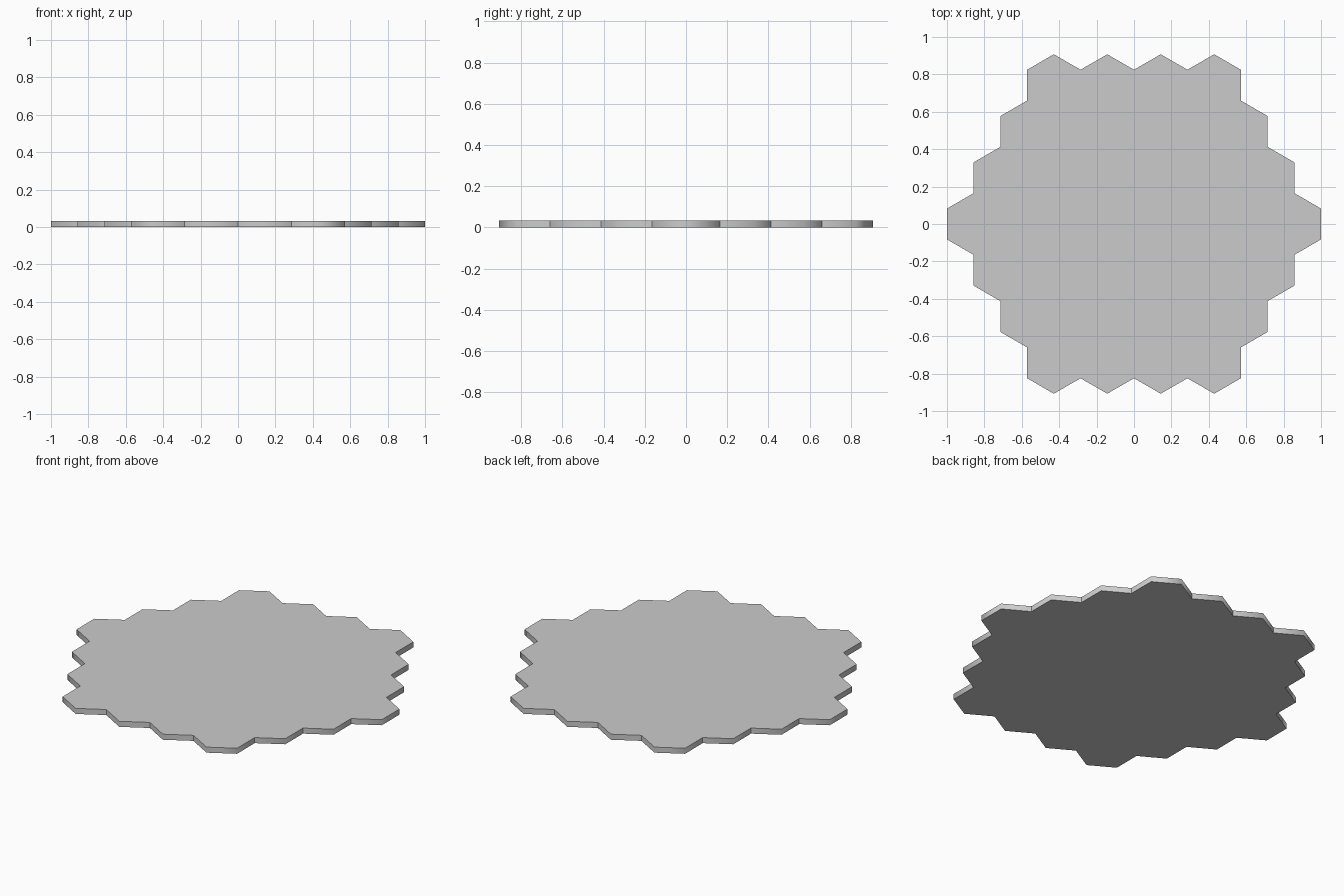
import bpy, bmesh
from math import sin, cos, pi, sqrt

if "Cube" in bpy.data.objects:
    bpy.data.objects.remove(bpy.data.objects["Cube"])

RINGS = 3                              # rings of cells around the middle cell
WIDTH = 2 / (2 * RINGS + 1)            # flat-to-flat width of one cell
RADIUS = WIDTH / sqrt(3)
THICK = 0.033

bm = bmesh.new()

# honeycomb of pointy-top hexagon cells
for row in range(-RINGS, RINGS + 1):
    count = 2 * RINGS + 1 - abs(row)
    for i in range(count):
        cx = (i - (count - 1) / 2) * WIDTH
        cy = row * 1.5 * RADIUS
        bm.faces.new([bm.verts.new((cx + RADIUS * cos(pi / 6 + k * pi / 3),
                                    cy + RADIUS * sin(pi / 6 + k * pi / 3), 0))
                      for k in range(6)])

# fuse the cells into one outline and raise it to a slab
bmesh.ops.remove_doubles(bm, verts=bm.verts, dist=1e-4)
bmesh.ops.dissolve_faces(bm, faces=bm.faces[:], use_verts=False)
ext = bmesh.ops.extrude_face_region(bm, geom=bm.faces[:])
top = [v for v in ext["geom"] if isinstance(v, bmesh.types.BMVert)]
bmesh.ops.translate(bm, verts=top, vec=(0, 0, THICK))
bmesh.ops.recalc_face_normals(bm, faces=bm.faces)

# walls are smooth around outer corners, sharp at inner corners and rims
for f in bm.faces:
    f.smooth = True
for e in bm.edges:
    upright = abs(e.verts[0].co.z - e.verts[1].co.z) > THICK / 2
    e.smooth = upright and e.is_convex

mesh = bpy.data.meshes.new("honeycomb_slab")
bm.to_mesh(mesh)
bm.free()
slab = bpy.data.objects.new("honeycomb_slab", mesh)
bpy.context.collection.objects.link(slab)
